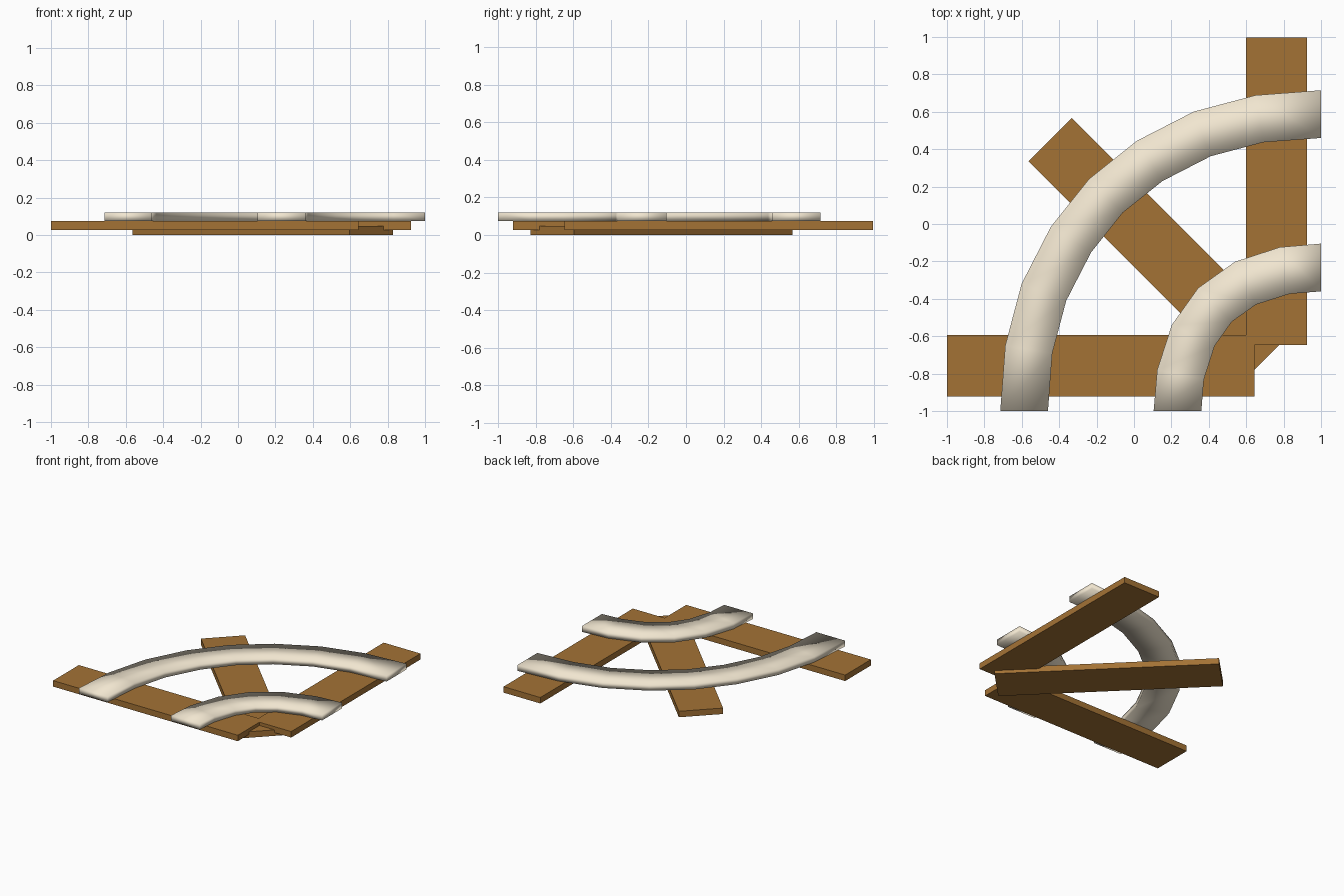
import bpy
from math import sin, cos, radians
from mathutils import Vector

if "Cube" in bpy.data.objects:
    bpy.data.objects.remove(bpy.data.objects["Cube"])


def material(name, color):
    m = bpy.data.materials.new(name)
    m.diffuse_color = color
    m.use_nodes = True
    m.node_tree.nodes["Principled BSDF"].inputs["Base Color"].default_value = m.diffuse_color
    return m


wood = material("wood", (0.37, 0.17, 0.036, 1))
cream = material("cream", (0.88, 0.79, 0.63, 1))


# Sleepers: plain boards of one size
def sleeper(name, x, y, z, angle):
    bpy.ops.mesh.primitive_cube_add(size=1, location=(x, y, z), rotation=(0, 0, radians(angle)))
    o = bpy.context.object
    o.name = name
    o.scale = (1.643, 0.327, 0.048)
    o.data.materials.append(wood)


sleeper("front_sleeper", -0.178, -0.758, 0.050, 0)
sleeper("right_sleeper", 0.762, 0.175, 0.050, 90)
sleeper("diagonal_sleeper", 0.132, -0.130, 0.024, -45)


# Rails: rectangular section swept round the corner at (1, -1), soft shaded
def rail(name, half_path, width=0.255, z0=0.074, z1=0.12):
    # half path is (angle, radius) up to 45 degrees, mirrored for the rest
    polar = half_path + [(90 - a, r) for a, r in reversed(half_path[:-1])]
    pts = [Vector((-r * cos(radians(a)), r * sin(radians(a)))) for a, r in polar]
    last = len(pts) - 1
    verts, faces = [], []
    for i, p in enumerate(pts):
        if i == 0:
            n = Vector((-1, 0))
        elif i == last:
            n = Vector((0, 1))
        else:
            t = (pts[i + 1] - pts[i - 1]).normalized()
            n = Vector((-t.y, t.x))
        for side, z in ((1, z0), (1, z1), (-1, z1), (-1, z0)):
            q = p + n * side * width / 2
            verts.append((q.x + 1, q.y - 1, z))
        if i < last:
            for k in range(4):
                a, b = 4 * i + k, 4 * i + (k + 1) % 4
                faces.append((a, a + 4, b + 4, b))
    faces += [(0, 1, 2, 3), tuple(4 * last + k for k in (3, 2, 1, 0))]
    me = bpy.data.meshes.new(name)
    me.from_pydata(verts, [], faces)
    me.materials.append(cream)
    me.shade_smooth()
    o = bpy.data.objects.new(name, me)
    bpy.context.collection.objects.link(o)
    # consistent outward normals
    import bmesh
    bm = bmesh.new()
    bm.from_mesh(me)
    bmesh.ops.recalc_face_normals(bm, faces=bm.faces)
    bm.to_mesh(me)
    bm.free()


rail("outer_rail", [(0, 1.5875), (11.9, 1.597), (23.2, 1.612), (34.4, 1.621), (45, 1.627)])
rail("inner_rail", [(0, 0.7675), (14.5, 0.776), (30.6, 0.794), (45, 0.8025)])
